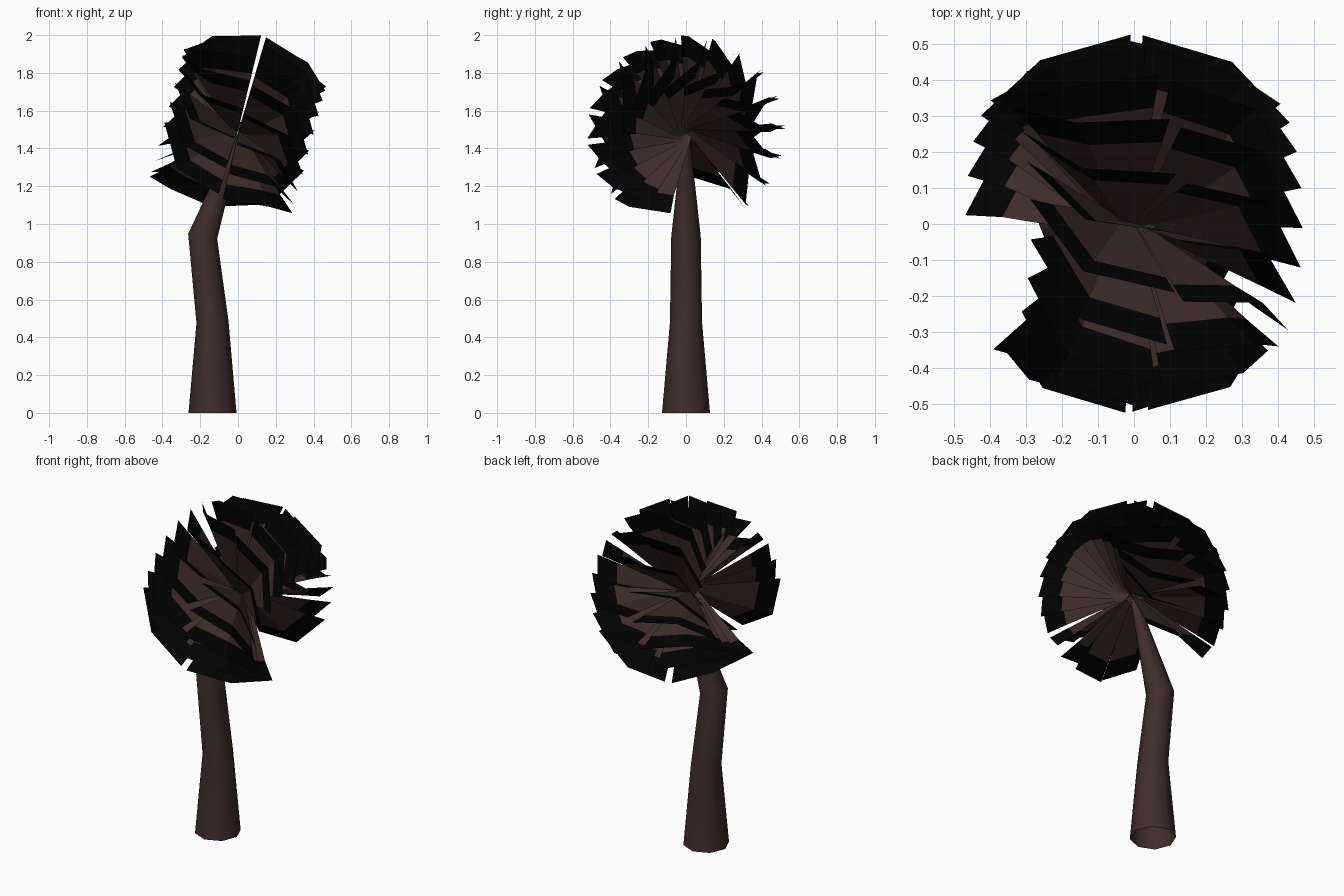
import bpy, bmesh, math
from mathutils import Vector, Matrix

if "Cube" in bpy.data.objects:
    bpy.data.objects.remove(bpy.data.objects["Cube"])


def material(name, rgb):
    m = bpy.data.materials.new(name)
    m.diffuse_color = (*rgb, 1)
    m.use_nodes = True
    m.node_tree.nodes["Principled BSDF"].inputs["Base Color"].default_value = m.diffuse_color
    return m


BROWN = material("dark brown", (0.052, 0.026, 0.026))
BLACK = material("black", (0.0006, 0.0006, 0.0006))


def finish(bm, name, mats):
    me = bpy.data.meshes.new(name)
    bm.to_mesh(me)
    bm.free()
    for m in mats:
        me.materials.append(m)
    ob = bpy.data.objects.new(name, me)
    bpy.context.collection.objects.link(ob)
    return ob


# Bent, tapering trunk, open at the foot: rings of (x, z, radius, tilt in degrees)
SIDES = 8
bm = bmesh.new()
rings = []
for x, z, r, tilt in [(-0.135, 0, 0.127, 0), (-0.135, 0.48, 0.085, -3),
                      (-0.187, 0.935, 0.078, 10), (0.0, 1.46, 0.02, 20)]:
    rot = Matrix.Rotation(math.radians(tilt), 3, 'Y')
    ring = []
    for i in range(SIDES):
        a = 2 * math.pi * i / SIDES
        ring.append(bm.verts.new(Vector((x, 0, z)) + rot @ Vector((r * math.cos(a), r * math.sin(a), 0))))
    rings.append(ring)
for lo, hi in zip(rings, rings[1:]):
    for i in range(SIDES):
        j = (i + 1) % SIDES
        bm.faces.new((lo[i], lo[j], hi[j], hi[i])).smooth = True
bm.faces.new(rings[-1])
finish(bm, "trunk", [BROWN])

# Crown: twisted fan leaves set round a tilted axis, each with a black rim
CENTRE = Vector((0, 0, 1.488))
TILT = Matrix.Rotation(math.radians(15), 3, 'Y')
RADIUS, RIM, ROOT = 0.525, 0.78, -0.07
LEAVES, START, STEP = 16, -52, 18.3
# half leaf outline on a sphere: (angle off the middle, twist round the axis)
HALF = [(1.5, 1.5), (30, 6), (48, 34)]


def point(theta, phi, r):
    t, p = math.radians(theta), math.radians(phi)
    local = Vector((math.sin(t), math.cos(t) * math.cos(p), math.cos(t) * math.sin(p)))
    return CENTRE + TILT @ (local * r)


bm = bmesh.new()
for k in range(LEAVES):
    phi = START + k * STEP
    for side in (-1, 1):
        root = bm.verts.new(point(0, phi, ROOT))
        inner = [bm.verts.new(point(side * t, phi + side * d, RADIUS * RIM)) for t, d in HALF]
        outer = [bm.verts.new(point(side * t, phi + side * d, RADIUS)) for t, d in HALF]
        for i in range(len(HALF) - 1):
            bm.faces.new((root, inner[i], inner[i + 1])).material_index = 0
            bm.faces.new((inner[i], outer[i], outer[i + 1], inner[i + 1])).material_index = 1
finish(bm, "fan_leaves", [BROWN, BLACK])
